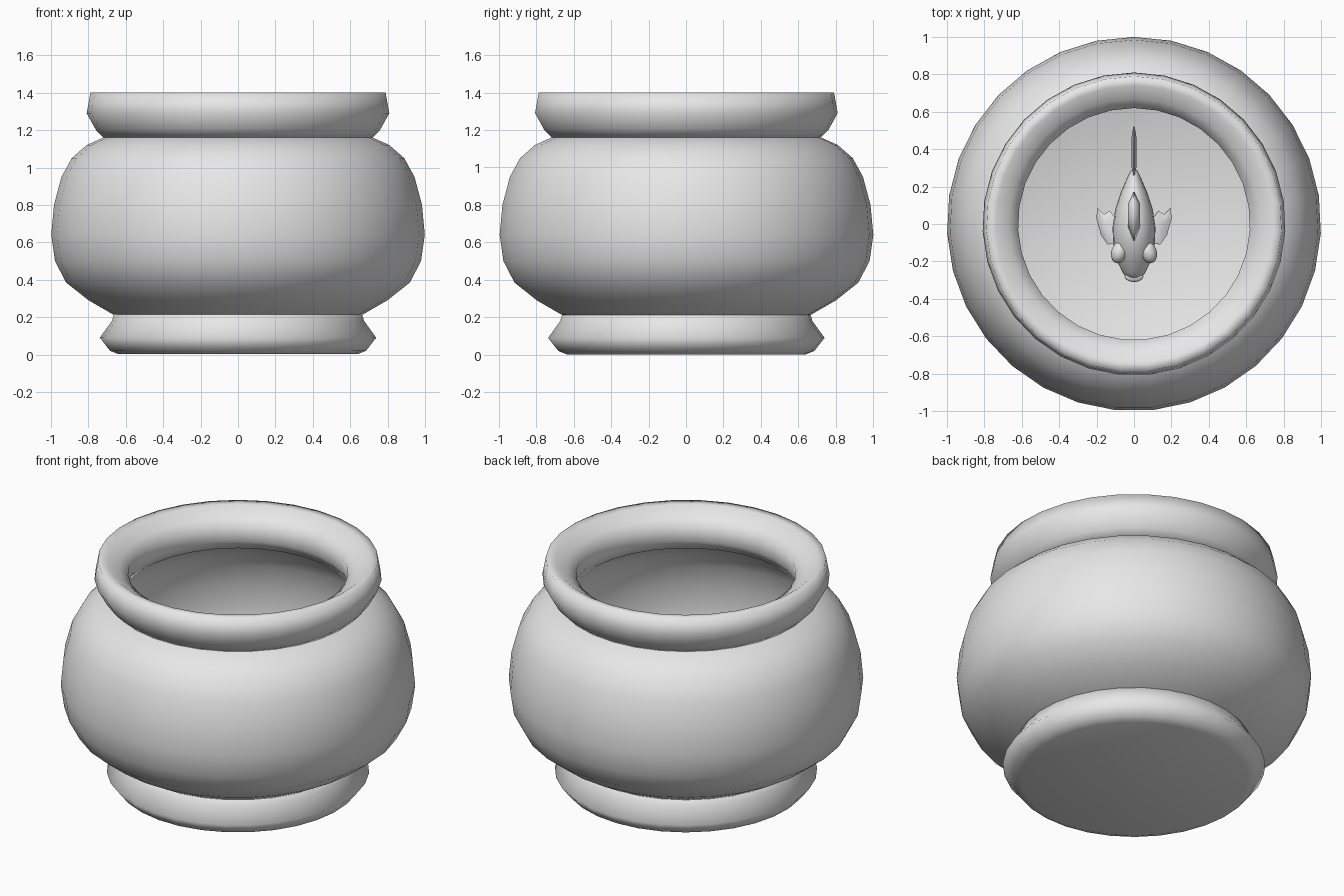
import bpy, bmesh, math
from mathutils import Vector, Matrix

if "Cube" in bpy.data.objects:
    bpy.data.objects.remove(bpy.data.objects["Cube"], do_unlink=True)

SIDES = 31
FISH_Z = 0.62

grey = bpy.data.materials.new("plain grey")
grey.use_nodes = True
grey.diffuse_color = (0.8, 0.8, 0.8, 1)
grey.node_tree.nodes["Principled BSDF"].inputs["Base Color"].default_value = (0.8, 0.8, 0.8, 1)


def finish(name, bm, angle=80):
    bmesh.ops.recalc_face_normals(bm, faces=bm.faces[:])
    mesh = bpy.data.meshes.new(name)
    bm.to_mesh(mesh)
    bm.free()
    mesh.materials.append(grey)
    ob = bpy.data.objects.new(name, mesh)
    bpy.context.collection.objects.link(ob)
    bpy.ops.object.select_all(action='DESELECT')
    ob.select_set(True)
    bpy.context.view_layer.objects.active = ob
    bpy.ops.object.shade_smooth_by_angle(angle=math.radians(angle))
    return ob


def skin(bm, rings, closed=False):
    """Bridge rings of equal length with quads."""
    n = len(rings[0])
    pairs = list(zip(rings, rings[1:]))
    if closed:
        pairs.append((rings[-1], rings[0]))
    for a, b in pairs:
        for i in range(n):
            j = (i + 1) % n
            bm.faces.new((a[i], a[j], b[j], b[i]))


def lathe(name, profile, closed=False, angle=80):
    """Turn (radius, height) points around z; open profiles get flat caps."""
    bm = bmesh.new()
    rings = []
    for r, z in profile:
        ring = []
        for i in range(SIDES):
            a = math.pi / 2 + math.tau * i / SIDES
            ring.append(bm.verts.new((r * math.cos(a), r * math.sin(a), z)))
        rings.append(ring)
    skin(bm, rings, closed)
    if not closed:
        bm.faces.new(rings[0])
        bm.faces.new(rings[-1])
    return finish(name, bm, angle)


def ellipsoid(name, centre, size, turn=0):
    bm = bmesh.new()
    bmesh.ops.create_uvsphere(bm, u_segments=20, v_segments=12, radius=1)
    m = (Matrix.Translation(Vector(centre) + Vector((0, 0, FISH_Z)))
         @ Matrix.Rotation(turn, 4, 'Z') @ Matrix.Diagonal((*size, 1)))
    bmesh.ops.transform(bm, matrix=m, verts=bm.verts[:])
    return finish(name, bm, 180)


def fin(name, outline, thick, matrix):
    """Lens-like fin: a thin outline that swells towards its middle."""
    bm = bmesh.new()
    n = len(outline)
    cu = sum(p[0] for p in outline) / n
    cv = sum(p[1] for p in outline) / n
    rings = []
    for side, blend in ((1, 0.45), (1, 1), (-1, 1), (-1, 0.45)):
        t = side * (thick if blend < 1 else 0.004)
        rings.append([bm.verts.new((t, cu + (u - cu) * blend, cv + (v - cv) * blend))
                      for u, v in outline])
    skin(bm, rings)
    bm.faces.new(rings[0])
    bm.faces.new(rings[-1])
    bmesh.ops.transform(bm, matrix=Matrix.Translation((0, 0, FISH_Z)) @ matrix, verts=bm.verts[:])
    return finish(name, bm, 60)


# Bowl wall, outside then inside, with a flat floor
lathe("bowl_body", [
    (0.62, 0.2), (0.67, 0.215), (0.8, 0.29), (0.92, 0.385), (0.98, 0.5), (1.0, 0.64),
    (0.985, 0.8), (0.945, 0.95), (0.89, 1.05), (0.81, 1.12), (0.71, 1.165),
    (0.65, 1.175), (0.79, 1.09), (0.87, 1.02), (0.92, 0.93), (0.955, 0.8), (0.97, 0.64),
    (0.95, 0.51), (0.89, 0.41), (0.78, 0.32), (0.64, 0.24)])

# Thick rolled rim
lathe("bowl_rim", [
    (0.72, 1.16), (0.76, 1.2), (0.81, 1.29), (0.79, 1.4), (0.74, 1.398),
    (0.67, 1.35), (0.62, 1.315), (0.625, 1.22), (0.65, 1.165)], closed=True, angle=100)

# Flared foot
lathe("bowl_foot", [
    (0.64, 0.002), (0.685, 0.02), (0.74, 0.09), (0.675, 0.18), (0.66, 0.23)], angle=100)

# Fish body: elliptical sections from nose to tail root (y, half width, half height, lift)
bm = bmesh.new()
rings = []
for y, w, h, lift in [(-0.3, 0.03, 0.025, -0.02), (-0.26, 0.06, 0.06, -0.015),
                      (-0.2, 0.09, 0.1, -0.005), (-0.12, 0.11, 0.145, 0), (-0.02, 0.115, 0.17, 0),
                      (0.08, 0.1, 0.155, 0), (0.17, 0.07, 0.115, 0), (0.24, 0.04, 0.07, 0.005),
                      (0.29, 0.015, 0.05, 0.01)]:
    rings.append([bm.verts.new((w * math.cos(math.tau * i / 20), y,
                                FISH_Z + lift + h * math.sin(math.tau * i / 20)))
                  for i in range(20)])
skin(bm, rings)
bm.faces.new(rings[0])
bm.faces.new(rings[-1])
finish("fish_body", bm)

# Lips
ellipsoid("upper_lip", (0, -0.28, 0.0), (0.05, 0.03, 0.018))
ellipsoid("lower_lip", (0, -0.275, -0.04), (0.045, 0.028, 0.018))

# Paired eyes and side fins
side_fin = [(-0.1, 0), (-0.11, 0.04), (-0.06, 0.075), (0.03, 0.1), (0.085, 0.095),
            (0.05, 0.06), (0.07, 0.03), (0.03, 0)]
for side, label in ((1, "left"), (-1, "right")):
    ellipsoid(label + "_eye", (side * 0.078, -0.15, 0.07), (0.043, 0.062, 0.05), side * 0.3)
    spread = Matrix(((0.35, 0, side, side * 0.1), (0, 1, 0, 0), (1, 0, -0.35, -0.05), (0, 0, 0, 1)))
    fin(label + "_side_fin", side_fin, 0.012, spread)

# Upright fins along the centre line
flat = Matrix.Identity(4)
fin("dorsal_fin", [(-0.1, 0.13), (-0.05, 0.22), (0.04, 0.27), (0.13, 0.25),
                   (0.17, 0.18), (0.15, 0.1)], 0.032, flat)
fin("tail_fin", [(0.22, 0.045), (0.32, 0.1), (0.43, 0.17), (0.52, 0.19), (0.5, 0.09), (0.45, 0.01),
                 (0.5, -0.08), (0.52, -0.17), (0.43, -0.15), (0.32, -0.08), (0.22, -0.035)],
    0.014, flat)
fin("belly_fin", [(0.06, -0.12), (0.1, -0.2), (0.17, -0.22), (0.19, -0.15), (0.17, -0.08)],
    0.014, flat)
